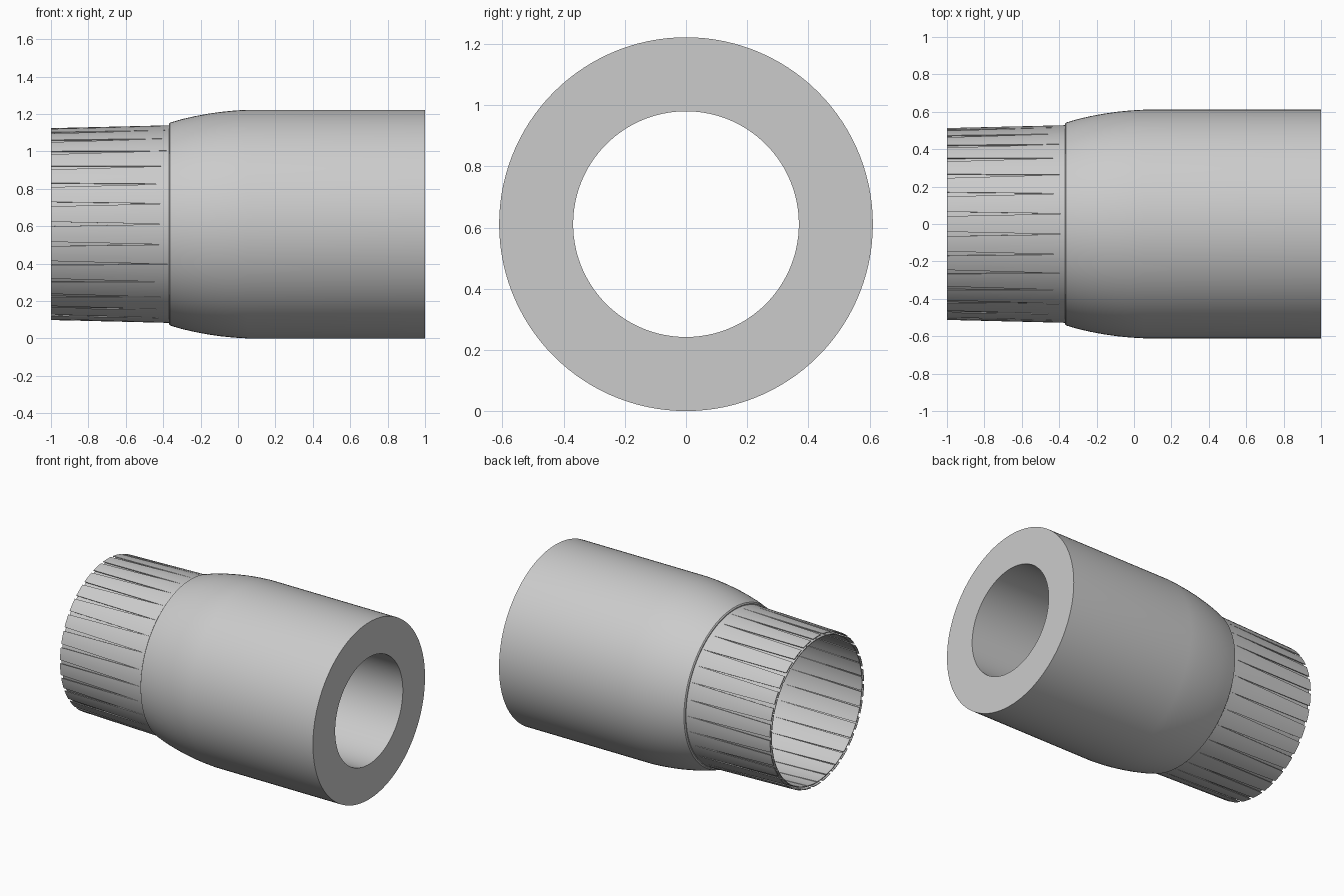
import bpy, bmesh, math

if "Cube" in bpy.data.objects:
    bpy.data.objects.remove(bpy.data.objects["Cube"])

CZ = 0.611        # height of the centre axis
PETALS = 30
STEP = 2 * math.pi / PETALS

gray = bpy.data.materials.new("metal gray")
gray.diffuse_color = (0.6, 0.6, 0.6, 1)
gray.use_nodes = True
gray.node_tree.nodes["Principled BSDF"].inputs["Base Color"].default_value = gray.diffuse_color


def point(x, r, a):
    """Point on a circle of radius r around the x axis; a = 0 faces front."""
    return (x, -r * math.cos(a), CZ + r * math.sin(a))


def finish(bm, name):
    bmesh.ops.remove_doubles(bm, verts=bm.verts, dist=1e-5)
    bmesh.ops.dissolve_degenerate(bm, edges=bm.edges, dist=1e-5)
    bmesh.ops.recalc_face_normals(bm, faces=bm.faces)
    mesh = bpy.data.meshes.new(name)
    bm.to_mesh(mesh)
    bm.free()
    mesh.materials.append(gray)
    mesh.shade_smooth()
    mesh.set_sharp_from_angle(angle=math.radians(28))
    obj = bpy.data.objects.new(name, mesh)
    bpy.context.collection.objects.link(obj)
    return obj


def lathe(name, profile, sides=120):
    bm = bmesh.new()
    rings = [[bm.verts.new(point(x, r, 2 * math.pi * i / sides)) for i in range(sides)]
             for x, r in profile]
    for k in range(len(rings)):
        a, b = rings[k], rings[(k + 1) % len(rings)]
        for i in range(sides):
            j = (i + 1) % sides
            bm.faces.new((a[i], a[j], b[j], b[i]))
    return finish(bm, name)


# Thick housing: domed shoulder outside, straight bore inside
lathe("housing", [
    (-0.29, 0.369), (-0.29, 0.512), (-0.37, 0.512), (-0.37, 0.534),
    (-0.364, 0.542), (-0.30, 0.561), (-0.23, 0.577), (-0.16, 0.590),
    (-0.09, 0.600), (-0.02, 0.607), (0.05, 0.611), (1.0, 0.611), (1.0, 0.369)])


# Ring of thin segments separated by wedge slits that close near the housing
def petal_ring(name, rim_inset, inset, gap, turn, seg=4, thick=0.005):
    rows = [(-1.0, 0.513 - rim_inset, gap), (-0.375, 0.528 - inset, 0.0),
            (-0.36, 0.528 - inset, 0.0)]
    bm = bmesh.new()
    for p in range(PETALS):
        mid = (p + turn) * STEP
        grid = []                      # grid[layer][row][column]
        for depth in (0, thick):
            layer = []
            for x, r, half_gap in rows:
                half = STEP / 2 - half_gap / r
                layer.append([bm.verts.new(point(x, r - depth, mid + half * (2 * j / seg - 1)))
                              for j in range(seg + 1)])
            grid.append(layer)
        out, inn = grid
        for i in range(len(rows) - 1):
            for j in range(seg):
                for g in grid:
                    bm.faces.new((g[i][j], g[i][j + 1], g[i + 1][j + 1], g[i + 1][j]))
        for j in range(seg):           # rim and hidden end
            for i in (0, -1):
                bm.faces.new((out[i][j], out[i][j + 1], inn[i][j + 1], inn[i][j]))
        for j in (0, seg):             # slit walls
            bm.faces.new((out[0][j], out[1][j], inn[1][j], inn[0][j]))
    return finish(bm, name)


petal_ring("outer_petals", 0.0, 0.0, 0.012, 0.5)
# Inner seals sit behind the slits, with hairline seams between them
petal_ring("inner_seals", 0.018, 0.008, 0.004, 0.0)
